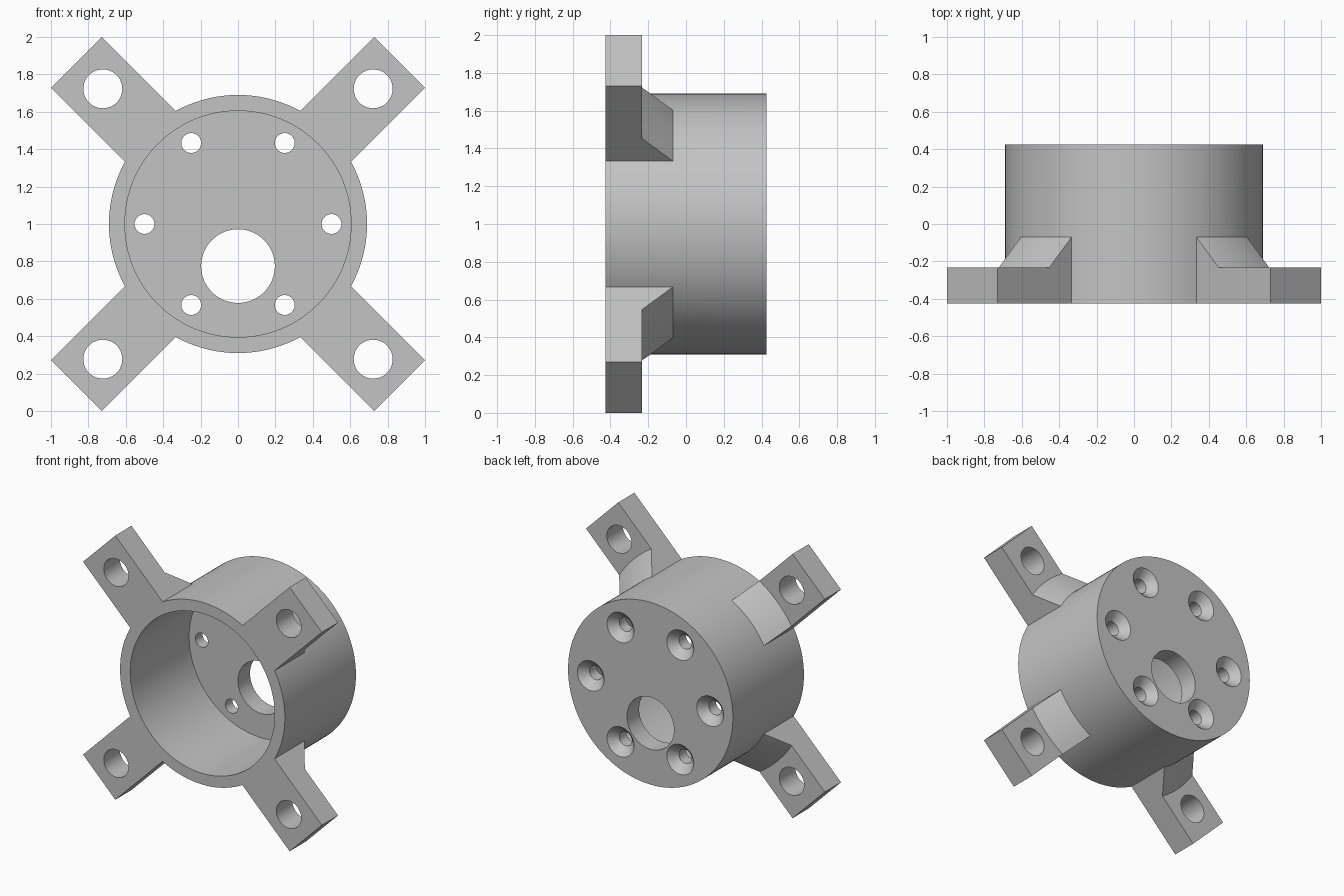
import bpy, bmesh, math
from mathutils import Matrix, Vector

if "Cube" in bpy.data.objects:
    bpy.data.objects.remove(bpy.data.objects["Cube"])

FRONT, BACK = -0.425, 0.425
CENTRE = Vector((0, 0, 1))
RADIUS, BORE, FLOOR = 0.69, 0.605, 0.28
ARM_TIP, ARM_WIDTH, ARM_BACK = 1.223, 0.382, -0.232

grey = bpy.data.materials.new("plain grey")
grey.use_nodes = True
grey.diffuse_color = (0.55, 0.55, 0.55, 1)
grey.node_tree.nodes["Principled BSDF"].inputs["Base Color"].default_value = grey.diffuse_color


def finish(name, bm):
    bmesh.ops.recalc_face_normals(bm, faces=bm.faces[:])
    mesh = bpy.data.meshes.new(name)
    bm.to_mesh(mesh)
    bm.free()
    mesh.materials.append(grey)
    obj = bpy.data.objects.new(name, mesh)
    bpy.context.collection.objects.link(obj)
    return obj


def polar(radius, degrees):
    """Point around the housing axis."""
    a = math.radians(degrees)
    return CENTRE + Vector((radius * math.cos(a), 0, radius * math.sin(a)))


def lathe(name, profile, centres, steps):
    """Revolve a closed (radius, y) profile about y at each centre."""
    bm = bmesh.new()
    for c in centres:
        verts = [bm.verts.new(c + Vector((r, y, 0))) for r, y in profile]
        edges = [bm.edges.new(pair) for pair in zip(verts, verts[1:])]
        bmesh.ops.spin(bm, geom=verts + edges, cent=c, axis=(0, 1, 0),
                       angle=math.tau, steps=steps, use_duplicate=False)
    bmesh.ops.remove_doubles(bm, verts=bm.verts[:], dist=1e-5)
    return finish(name, bm)


def combine(target, tool, operation):
    """Apply a boolean and discard the tool."""
    mod = target.modifiers.new("combine", "BOOLEAN")
    mod.operation, mod.object, mod.solver = operation, tool, "EXACT"
    bpy.context.view_layer.objects.active = target
    bpy.ops.object.modifier_apply(modifier=mod.name)
    bpy.data.objects.remove(tool)


def rod(radius):
    return [(0, -1), (radius, -1), (radius, 1), (0, 1)]


# Cup-shaped housing, open at the front
housing = lathe("motor_mount_housing",
                [(0, BACK), (RADIUS, BACK), (RADIUS, FRONT), (BORE, FRONT),
                 (BORE, FLOOR), (0, FLOOR)], [CENTRE], 128)

# Four diagonal arms, tall enough to hold their gussets
bm = bmesh.new()
inner, top = 0.645, -0.03
for angle in (45, 135, 225, 315):
    box = (Matrix.Translation(CENTRE)
           @ Matrix.Rotation(math.radians(-angle), 4, "Y")
           @ Matrix.Translation(((inner + ARM_TIP) / 2, (FRONT + top) / 2, 0))
           @ Matrix.Diagonal((ARM_TIP - inner, top - FRONT, ARM_WIDTH, 1)))
    bmesh.ops.create_cube(bm, size=1, matrix=box)
arms = finish("mounting_arms", bm)

# Envelope trims the arms to thin tips with conical gussets
envelope = lathe("arm_envelope",
                 [(0, -1), (1.5, -1), (1.5, ARM_BACK), (0.852, ARM_BACK),
                  (0.62, 0), (0, 0)], [CENTRE], 128)
combine(arms, envelope, "INTERSECT")
combine(housing, arms, "UNION")

# Mounting holes through the arms
combine(housing, lathe("arm_holes", rod(0.104),
                       [polar(1.022, a) for a in (45, 135, 225, 315)], 48), "DIFFERENCE")

# Offset shaft hole in the floor
combine(housing, lathe("shaft_hole", rod(0.197), [polar(0.225, 270)], 64), "DIFFERENCE")

# Ring of countersunk screw holes
sink = [(0, 0), (0.053, 0), (0.053, BACK - 0.06), (0.113, BACK), (0.113, 1), (0, 1)]
combine(housing, lathe("screw_holes", sink,
                       [polar(0.5, a) for a in range(0, 360, 60)], 40), "DIFFERENCE")

# Smooth round surfaces, crisp edges
bpy.ops.object.select_all(action="DESELECT")
housing.select_set(True)
bpy.context.view_layer.objects.active = housing
bpy.ops.object.shade_smooth_by_angle(angle=math.radians(25))
